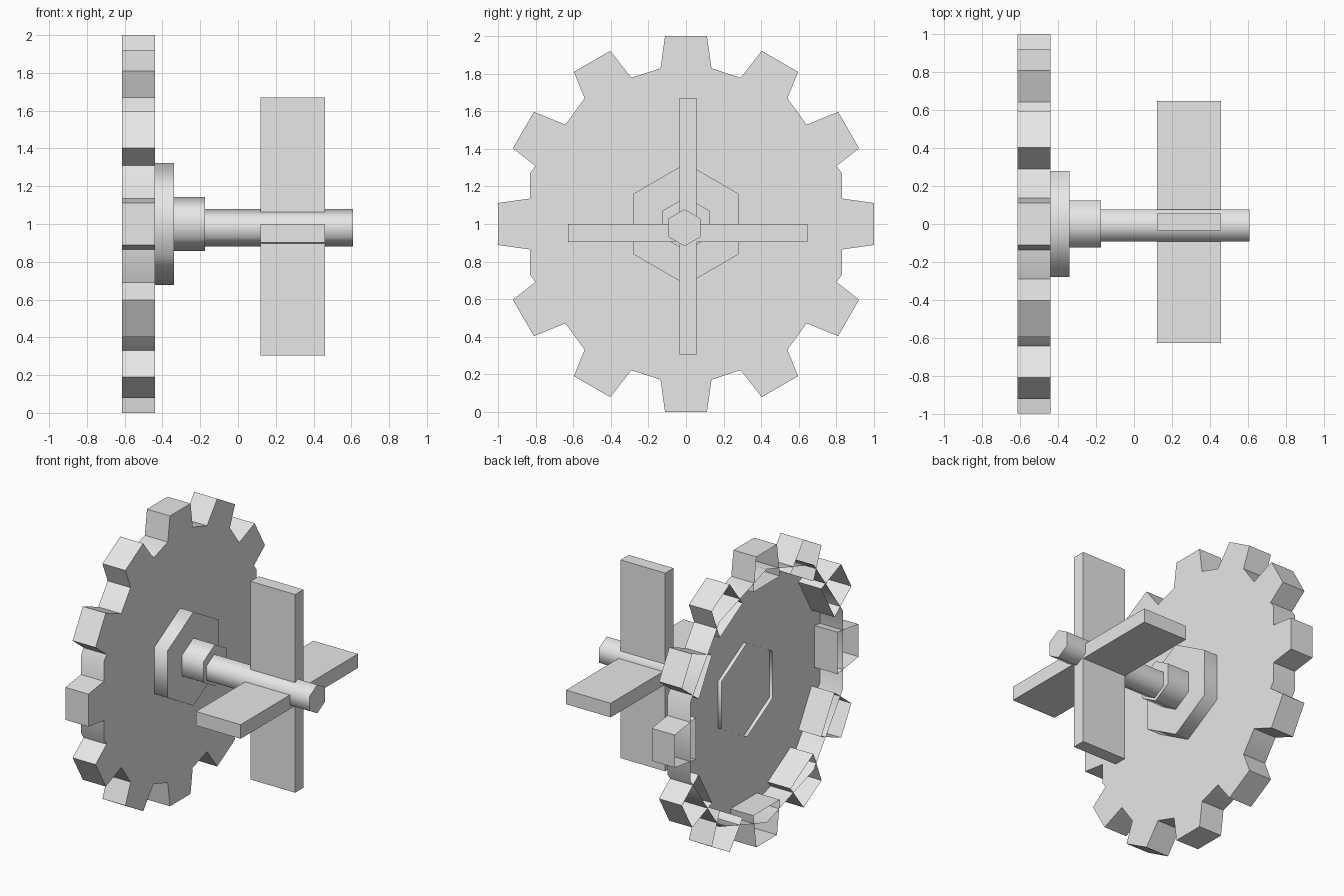
import bpy, bmesh, math
from mathutils import Matrix

cube = bpy.data.objects.get("Cube")
if cube:
    bpy.data.objects.remove(cube, do_unlink=True)

grey = bpy.data.materials.new("plain_grey")
grey.use_nodes = True
grey.diffuse_color = (0.8, 0.8, 0.8, 1)
grey.node_tree.nodes["Principled BSDF"].inputs["Base Color"].default_value = (0.8, 0.8, 0.8, 1)


def add_prism(bm, outline, x0, x1, back=False):
    """Extrude a (y, z) outline along x, capped at x1 and optionally at x0."""
    rear = [bm.verts.new((x0, y, z)) for y, z in outline]
    front = [bm.verts.new((x1, y, z)) for y, z in outline]
    n = len(outline)
    for i in range(n):
        j = (i + 1) % n
        bm.faces.new((rear[i], rear[j], front[j], front[i]))
    bm.faces.new(front)
    if back:
        bm.faces.new(rear[::-1])
    return rear + front


def polygon(sides, radius):
    """Regular outline with one corner pointing up."""
    angles = [math.pi / 2 + 2 * math.pi * i / sides for i in range(sides)]
    return [(radius * math.cos(a), radius * math.sin(a)) for a in angles]


def finish(bm, name, centre=(0, 1.0), smooth=True):
    mesh = bpy.data.meshes.new(name)
    bm.to_mesh(mesh)
    bm.free()
    mesh.materials.append(grey)
    obj = bpy.data.objects.new(name, mesh)
    obj.location = (0, *centre)
    bpy.context.collection.objects.link(obj)
    bpy.ops.object.select_all(action='DESELECT')
    obj.select_set(True)
    bpy.context.view_layer.objects.active = obj
    if smooth:
        bpy.ops.object.shade_smooth_by_angle(angle=math.radians(65))
    return obj


def prism(name, outline, x0, x1, centre=(0, 1.0), back=False, smooth=True):
    bm = bmesh.new()
    add_prism(bm, outline, x0, x1, back)
    return finish(bm, name, centre, smooth)


GEAR_BACK, GEAR_FRONT = -0.615, -0.44

# Gear body: ten-sided pan, open at the back
prism("gear_body", polygon(10, 0.873), GEAR_BACK, GEAR_FRONT)

# Gear teeth: twelve tapered boxes, open at the back, reaching inside the pan
bm = bmesh.new()
tooth = [(-0.144, 0.77), (0.144, 0.77), (0.112, 1.0), (-0.112, 1.0)]
for i in range(12):
    verts = add_prism(bm, tooth, GEAR_BACK, GEAR_FRONT)
    bmesh.ops.rotate(bm, verts=verts, cent=(0, 0, 0),
                     matrix=Matrix.Rotation(math.radians(30 * i), 3, 'X'))
finish(bm, "gear_teeth", smooth=False)

# Stepped hexagonal hub and shaft
prism("hub_flange", polygon(6, 0.323), -0.465, -0.34)
prism("hub_collar", polygon(6, 0.143), -0.40, -0.175)
prism("shaft", polygon(6, 0.0985), -0.30, 0.61, centre=(-0.008, 0.98))


# Crossed paddle blades
def blade(name, y0, y1, z0, z1):
    outline = [(y0, z0), (y1, z0), (y1, z1), (y0, z1)]
    prism(name, outline, 0.12, 0.46, centre=(0, 0), back=True, smooth=False)


blade("upright_blade", -0.035, 0.055, 0.305, 1.67)
blade("level_blade", -0.628, 0.648, 0.903, 1.0)
